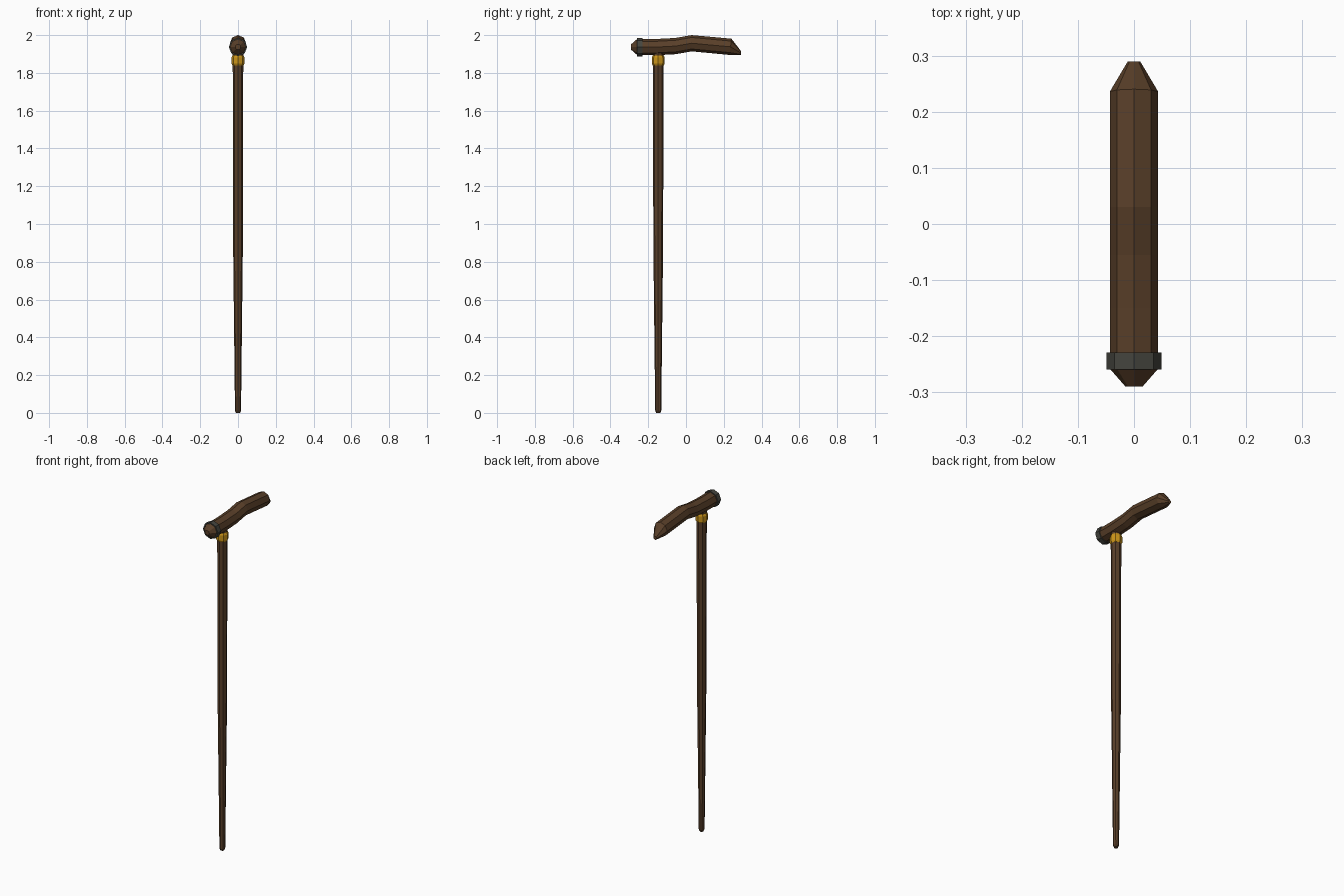
import bpy, bmesh
from math import sin, cos, tau
from mathutils import Vector

if "Cube" in bpy.data.objects:
    bpy.data.objects.remove(bpy.data.objects["Cube"])


def material(name, rgb):
    m = bpy.data.materials.new(name)
    m.diffuse_color = (*rgb, 1)
    m.use_nodes = True
    m.node_tree.nodes["Principled BSDF"].inputs["Base Color"].default_value = m.diffuse_color
    return m


wood = material("wood", (0.10, 0.05, 0.022))
iron = material("iron", (0.06, 0.06, 0.05))
gold = material("gold", (0.60, 0.30, 0.01))


def loft(name, rings, axis, mat, sides=8):
    """Bridge flat-faced rings of (centre, radius, lean) along 'y' or 'z'."""
    bm = bmesh.new()
    loops = []
    for centre, r, lean in rings:
        loop = []
        for i in range(sides):
            a, b = r * cos(tau * i / sides), r * sin(tau * i / sides)
            offset = Vector((a, b, 0)) if axis == 'z' else Vector((a, lean * b, b))
            loop.append(bm.verts.new(Vector(centre) + offset))
        loops.append(loop)
    for lo, hi in zip(loops, loops[1:]):
        for i in range(sides):
            j = (i + 1) % sides
            bm.faces.new((lo[i], lo[j], hi[j], hi[i]))
    bm.faces.new(loops[0])
    bm.faces.new(loops[-1])
    bmesh.ops.recalc_face_normals(bm, faces=bm.faces)
    mesh = bpy.data.meshes.new(name)
    bm.to_mesh(mesh)
    bm.free()
    mesh.materials.append(mat)
    obj = bpy.data.objects.new(name, mesh)
    bpy.context.collection.objects.link(obj)
    return obj


SHAFT_Y = -0.147


def upright(name, profile, mat):
    return loft(name, [((0, SHAFT_Y, z), r, 0) for z, r in profile], 'z', mat)


def lengthwise(name, profile, mat):
    return loft(name, [((0, y, z), r, lean) for y, z, r, lean in profile], 'y', mat)


# Long tapered shaft with a small chamfered foot
upright("shaft", [(0, 0.011), (0.012, 0.016), (0.9, 0.026), (1.91, 0.028)], wood)

# Gold collar under the handle
upright("gold_collar", [(1.840, 0.029), (1.849, 0.034), (1.881, 0.034), (1.892, 0.029)], gold)

# Gently bent grip with a drooping, pointed tip
lengthwise("handle", [
    (-0.25, 1.937, 0.043, 0),
    (-0.15, 1.937, 0.043, 0),
    (-0.055, 1.942, 0.043, 0),
    (0.03, 1.957, 0.043, 0),
    (0.236, 1.938, 0.043, 0.1),
    (0.29, 1.906, 0.011, 0),
], wood)

# Dark band and wooden end cap
lengthwise("end_band", [(-0.259, 1.937, 0.049, 0), (-0.229, 1.937, 0.049, 0)], iron)
lengthwise("end_cap", [(-0.29, 1.937, 0.015, 0), (-0.258, 1.937, 0.043, 0)], wood)
